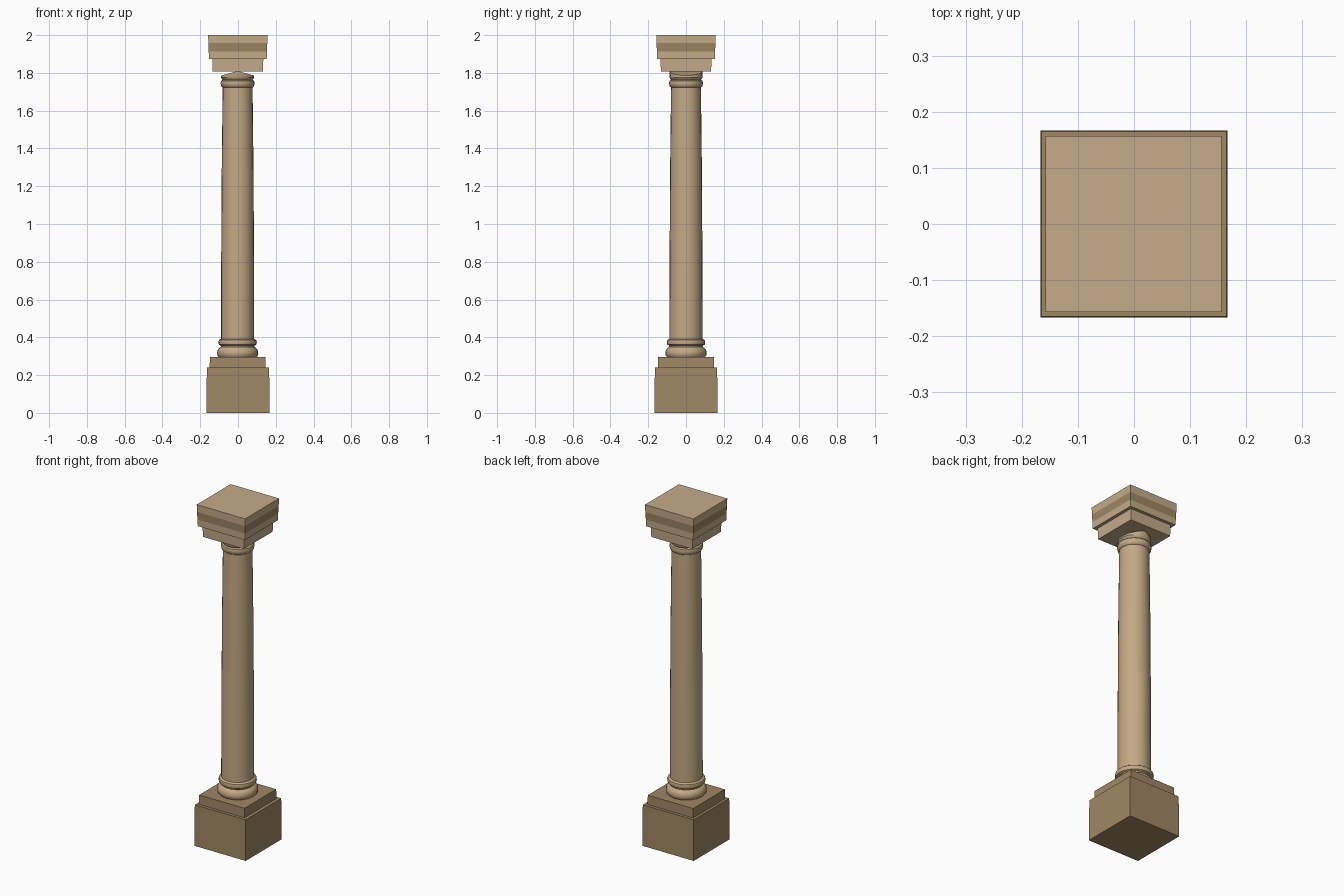
import bpy, bmesh, math

if "Cube" in bpy.data.objects:
    bpy.data.objects.remove(bpy.data.objects["Cube"])


def material(name, rgb):
    m = bpy.data.materials.new(name)
    m.diffuse_color = (*rgb, 1)
    m.use_nodes = True
    m.node_tree.nodes["Principled BSDF"].inputs["Base Color"].default_value = m.diffuse_color
    return m


pale = material("pale_stone", (0.56, 0.41, 0.25))
dark = material("dark_stone", (0.35, 0.245, 0.125))
tan = material("tan_stone", (0.55, 0.40, 0.235))


def finish(name, bm, mats):
    bmesh.ops.recalc_face_normals(bm, faces=bm.faces[:])
    me = bpy.data.meshes.new(name)
    bm.to_mesh(me)
    bm.free()
    for m in mats:
        me.materials.append(m)
    ob = bpy.data.objects.new(name, me)
    bpy.context.collection.objects.link(ob)
    return ob


# Square slab made of stacked levels: (half width, z); band = dark side stripe
def slab(name, levels, mats, band=None, cx=0.0):
    bm = bmesh.new()
    rings = [[bm.verts.new((cx + sx * h, sy * h, z)) for sx, sy in
              ((-1, -1), (1, -1), (1, 1), (-1, 1))] for h, z in levels]
    bm.faces.new(rings[0])
    bm.faces.new(rings[-1])
    for i, (a, b) in enumerate(zip(rings, rings[1:])):
        for k in range(4):
            f = bm.faces.new((a[k], a[(k + 1) % 4], b[(k + 1) % 4], b[k]))
            f.material_index = 1 if i == band else 0
    return finish(name, bm, mats)


# Turned part from a (radius, z) profile, optionally with a ridged top
def turned(name, profile, mat, ridge=None, n=24):
    bm = bmesh.new()
    rings = []
    for r, z in profile:
        rings.append([bm.verts.new((r * math.cos(2 * math.pi * k / n) - 0.002,
                                    r * math.sin(2 * math.pi * k / n), z)) for k in range(n)])
    for a, b in zip(rings, rings[1:]):
        for k in range(n):
            bm.faces.new((a[k], a[(k + 1) % n], b[(k + 1) % n], b[k]))
    bm.faces.new(rings[0])
    if ridge:  # strips across the top, highest along x = 0
        t = rings[-1]
        for v in t:
            v.co.z = ridge - 0.28 * abs(v.co.x + 0.002)
        for k in range(n // 2):
            quad = [t[k], t[k + 1], t[(n - k - 1) % n], t[(n - k) % n]]
            bm.faces.new(list(dict.fromkeys(quad)))
    else:
        bm.faces.new(rings[-1])
    ob = finish(name, bm, [mat])
    bpy.context.view_layer.objects.active = ob
    bpy.ops.object.select_all(action='DESELECT')
    ob.select_set(True)
    bpy.ops.object.shade_smooth_by_angle(angle=math.radians(40))
    return ob


# Pedestal and plinth
slab("pedestal", [(0.167, 0), (0.165, 0.24)], [dark])
slab("plinth", [(0.148, 0.238), (0.147, 0.295)], [dark], cx=-0.002)

# Base mouldings
turned("base_mouldings", [
    (0.098, 0.293), (0.107, 0.303), (0.109, 0.318), (0.106, 0.333), (0.096, 0.345),
    (0.088, 0.349), (0.09, 0.356), (0.099, 0.361), (0.102, 0.372), (0.099, 0.385),
    (0.089, 0.392)], tan)

# Tapered shaft
turned("shaft", [(0.088, 0.385), (0.087, 0.8), (0.084, 1.3), (0.079, 1.735)], tan)

# Neck rings under the capital, with ridged top
turned("neck_rings", [
    (0.078, 1.722), (0.086, 1.728), (0.09, 1.745), (0.087, 1.758), (0.079, 1.763),
    (0.083, 1.768), (0.088, 1.775), (0.086, 1.784)], tan, ridge=1.81)

# Capital slabs
slab("capital_lower", [(0.133, 1.808), (0.135, 1.875)], [pale], cx=-0.001)
slab("capital_upper", [(0.153, 1.873), (0.154, 1.912), (0.156, 1.957), (0.157, 2.0)],
     [pale, dark], band=1, cx=-0.001)
